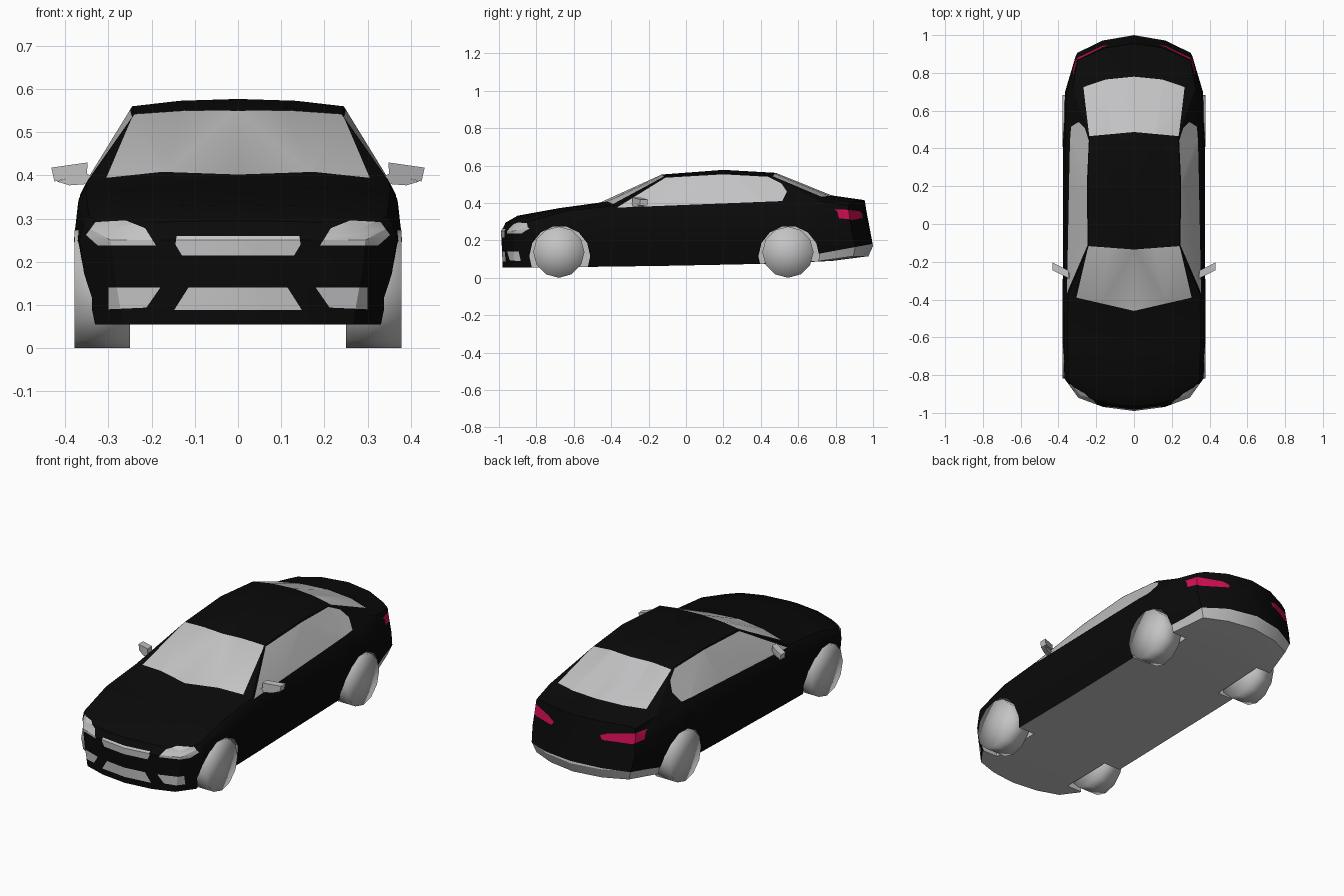
import bpy, bmesh, math
from mathutils import Vector, Matrix

if "Cube" in bpy.data.objects:
    bpy.data.objects.remove(bpy.data.objects["Cube"])


def material(name, rgb):
    m = bpy.data.materials.new(name)
    m.use_nodes = True
    m.diffuse_color = (*rgb, 1)
    m.node_tree.nodes["Principled BSDF"].inputs["Base Color"].default_value = (*rgb, 1)
    return m


BLACK, GREY, RED = 0, 1, 2
MATS = [material("black paint", (0.003, 0.003, 0.003)),
        material("plain grey", (0.55, 0.55, 0.56)),
        material("tail light red", (0.65, 0.004, 0.09))]


def finish(bm, name, angle=None):
    """Turn a bmesh into an object carrying the shared materials."""
    bmesh.ops.recalc_face_normals(bm, faces=bm.faces[:])
    mesh = bpy.data.meshes.new(name)
    bm.to_mesh(mesh)
    bm.free()
    for m in MATS:
        mesh.materials.append(m)
    obj = bpy.data.objects.new(name, mesh)
    bpy.context.scene.collection.objects.link(obj)
    if angle:
        smooth(obj, angle)
    return obj


def smooth(obj, angle):
    bpy.ops.object.select_all(action='DESELECT')
    obj.select_set(True)
    bpy.context.view_layer.objects.active = obj
    bpy.ops.object.shade_smooth_by_angle(angle=math.radians(angle))


# Body stations: y, sweep, width, floor z, shoulder z, belt (x, z), upper edge (x, z), top z
STATIONS = [
    (-.99, .07, .295, .055, .265, (.285, .278), (.24, .288), .295),
    (-.90, .08, .367, .055, .285, (.345, .305), (.27, .322), .332),
    (-.68, .05, .380, .057, .335, (.352, .358), (.28, .367), .372),
    (-.46, .10, .378, .060, .345, (.350, .385), (.31, .392), .402),
    (-.13, .03, .375, .064, .350, (.345, .397), (.24, .542), .552),
    (.20, 0, .375, .070, .355, (.342, .402), (.245, .560), .577),
    (.48, -.04, .375, .076, .355, (.340, .405), (.235, .543), .561),
    (.78, -.08, .365, .090, .355, (.325, .408), (.275, .428), .440),
    (.95, -.10, .310, .115, .355, (.300, .388), (.26, .402), .415),
]
NOSE = (.01, .005, 0, .01, .018, .025)      # fore-aft shape of the nose by level
TAIL = (.025, .05, .035, .015, .01, .005)   # fore-aft shape of the tail by level


def section(st, bulge=(0,) * 6):
    """Half cross-section, from floor centre round to roof centre."""
    y, sweep, w, zb, zs, belt, edge, top = st
    pts = [(0, zb), (.5 * w, zb), (.9 * w, zb), (.97 * w, .17), (w, .25), (.975 * w, zs),
           belt, edge, (.55 * edge[0], edge[1] + .75 * (top - edge[1])), (0, top)]
    levels = [0, 0, 0, 1, 2, 3, 4, 5, 5, 5]
    return [Vector((x, y + sweep * (x / w) ** 2 + bulge[k], z))
            for (x, z), k in zip(pts, levels)]


def end_cap(bm, ring, st, bulge, flip):
    """Curved grid that closes the nose or the tail."""
    rows = [[ring[0], ring[1], ring[2]]]
    for k in range(3, 7):
        v = ring[k]
        mid = .55 * v.co.x
        rows.append([bm.verts.new((0, st[0] + bulge[k - 2], v.co.z)),
                     bm.verts.new((mid, st[0] + st[1] * (mid / st[2]) ** 2 + bulge[k - 2], v.co.z)), v])
    rows.append([ring[9], ring[8], ring[7]])
    for a, b in zip(rows, rows[1:]):
        for i in range(2):
            quad = [a[i], a[i + 1], b[i + 1], b[i]]
            bm.faces.new(quad[::-1] if flip else quad)


def paint(bm, axes, poly, facing, colour):
    """Cut a convex outline into the faces that pass the test, and colour the inside."""
    u, v = axes
    bm.normal_update()
    faces = [f for f in bm.faces if facing(f.normal, f.calc_center_median())]
    centre = [sum(p[i] for p in poly) / len(poly) for i in (0, 1)]
    for p, q in zip(poly, poly[1:] + poly[:1]):
        co, no, mid = Vector(), Vector(), Vector()
        co[u], co[v] = p
        mid[u], mid[v] = centre
        no[u], no[v] = q[1] - p[1], p[0] - q[0]
        if (mid - co).dot(no) > 0:
            no.negate()
        geom = set(faces)
        for f in faces:
            geom.update(f.edges, f.verts)
        res = bmesh.ops.bisect_plane(bm, geom=list(geom), dist=1e-5, plane_co=co, plane_no=no.normalized())
        faces = [f for f in res["geom"] if isinstance(f, bmesh.types.BMFace)
                 and (f.calc_center_median() - co).dot(no) < 0]
    for f in faces:
        f.material_index = colour


# Body shell, one half
bm = bmesh.new()
rings = []
for i, st in enumerate(STATIONS):
    bulge = NOSE if i == 0 else TAIL if i == len(STATIONS) - 1 else (0,) * 6
    rings.append([bm.verts.new(p) for p in section(st, bulge)])
for a, b in zip(rings, rings[1:]):
    for k in range(9):
        bm.faces.new((a[k], b[k], b[k + 1], a[k + 1]))
end_cap(bm, rings[0], STATIONS[0], NOSE, False)
end_cap(bm, rings[-1], STATIONS[-1], TAIL, True)
bmesh.ops.triangulate(bm, faces=bm.faces[:])

# Glass, lamps, grilles and rear valance cut into the shell
XY, XZ, YZ = (0, 1), (0, 2), (1, 2)
up = lambda n, c: n.z > .3
side = lambda n, c: n.x > .4 and c.z > .3
front = lambda n, c: n.y < -.05 and c.y < -.6
rear = lambda n, c: n.y > .1 and c.y > .7
paint(bm, XY, [(0, -.46), (.305, -.39), (.242, -.117), (0, -.135)], up, GREY)
paint(bm, XY, [(0, .487), (.237, .465), (.268, .725), (.15, .765), (0, .78)], up, GREY)
paint(bm, YZ, [(-.37, .375), (-.11, .535), (.2, .553), (.44, .54), (.51, .505), (.54, .46), (.515, .41)],
      side, GREY)
paint(bm, XZ, [(.19, .238), (.325, .238), (.352, .262), (.33, .292), (.26, .296), (.215, .278)], front, GREY)
paint(bm, XZ, [(0, .26), (.142, .26), (.145, .24), (.13, .215), (0, .215)], front, GREY)
paint(bm, XZ, [(0, .14), (.115, .14), (.148, .088), (0, .088)], front, GREY)
paint(bm, XZ, [(.18, .14), (.30, .14), (.30, .09), (.212, .094)], front, GREY)
paint(bm, XZ, [(.15, .32), (.29, .308), (.322, .318), (.322, .365), (.18, .355), (.14, .34)], rear, RED)
paint(bm, YZ, [(.69, 0), (1.1, 0), (1.1, .20), (.69, .125)], lambda n, c: c.y > .4, GREY)

# Grey floor, then the other half
bm.normal_update()
for f in bm.faces:
    if f.normal.z < -.7 and f.calc_center_median().z < .15:
        f.material_index = GREY
bmesh.ops.mirror(bm, geom=bm.verts[:] + bm.edges[:] + bm.faces[:], axis='X', merge_dist=.0005)
body = finish(bm, "body")

# Wheel arches
WHEEL_Y = (-.68, .545)
bm = bmesh.new()
for s in (-1, 1):
    for y in WHEEL_Y:
        place = Matrix.Translation((s * .38, y + .005, .115)) @ Matrix.Rotation(math.pi / 2, 4, 'Y')
        bmesh.ops.create_cone(bm, cap_ends=True, segments=14, radius1=.163, radius2=.163,
                              depth=.28, matrix=place)
for f in bm.faces:
    f.material_index = GREY
cutter = finish(bm, "arch_cutter")
cutter.hide_render = True
mod = body.modifiers.new("arches", 'BOOLEAN')
mod.operation, mod.object, mod.solver = 'DIFFERENCE', cutter, 'EXACT'
bpy.context.view_layer.objects.active = body
bpy.ops.object.modifier_apply(modifier=mod.name)
bpy.data.objects.remove(cutter)
smooth(body, 25)

# Wheels: twelve-sided drums with softly domed faces
for s, hand in ((1, "left"), (-1, "right")):
    for y, end in zip(WHEEL_Y, ("front", "rear")):
        bm = bmesh.new()
        place = Matrix.Translation((s * .314, y, .137)) @ Matrix.Rotation(math.pi / 2, 4, 'Y')
        bmesh.ops.create_cone(bm, cap_ends=True, cap_tris=True, segments=12, radius1=.137,
                              radius2=.137, depth=.128, matrix=place)
        for f in bm.faces:
            f.material_index = GREY
        finish(bm, f"{end}_{hand}_wheel", 180)

# Door mirrors: housing and stalk, swept back towards the tip
HOUSING = [(.350, .402), (.425, .386), (.432, .418), (.348, .430)]
STALK = [(.325, .392), (.35, .380), (.39, .377), (.42, .386), (.35, .404)]
for s, hand in ((1, "left"), (-1, "right")):
    for part, outline, depth in (("housing", HOUSING, .04), ("stalk", STALK, .028)):
        bm = bmesh.new()
        face = bm.faces.new([bm.verts.new((s * x, -.29 + .5 * (x - .34), z)) for x, z in outline])
        ext = bmesh.ops.extrude_face_region(bm, geom=[face])["geom"]
        bmesh.ops.translate(bm, vec=(0, depth, 0), verts=[g for g in ext if isinstance(g, bmesh.types.BMVert)])
        for f in bm.faces:
            f.material_index = GREY
        finish(bm, f"{hand}_mirror_{part}", 30)
